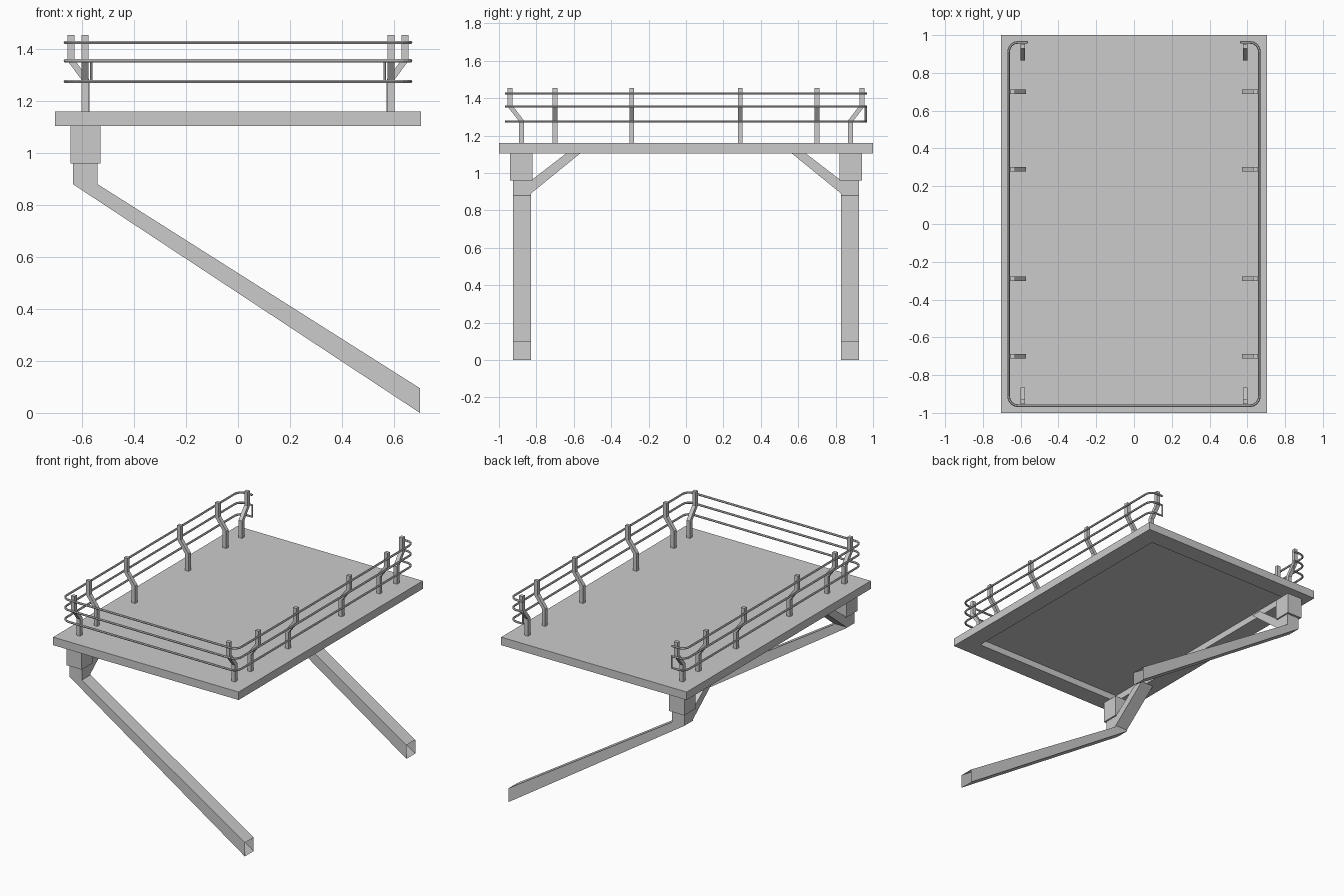
import bpy, bmesh, math

if "Cube" in bpy.data.objects:
    bpy.data.objects.remove(bpy.data.objects["Cube"])


def finish(name, bm, mirror=(False, False)):
    bmesh.ops.recalc_face_normals(bm, faces=bm.faces)
    me = bpy.data.meshes.new(name)
    bm.to_mesh(me)
    bm.free()
    ob = bpy.data.objects.new(name, me)
    bpy.context.collection.objects.link(ob)
    if any(mirror):
        mod = ob.modifiers.new("Mirror", 'MIRROR')
        mod.use_axis = (mirror[0], mirror[1], False)
        mod.use_mirror_merge = False
    return ob


def prism(name, profile, lo, hi, axis, mirror, open_x=None):
    """Extrude a (horizontal, z) profile along 'x' or 'y' from lo to hi."""
    bm = bmesh.new()
    place = (lambda h, z, t: (t, h, z)) if axis == 'x' else (lambda h, z, t: (h, t, z))
    a = [bm.verts.new(place(h, z, lo)) for h, z in profile]
    b = [bm.verts.new(place(h, z, hi)) for h, z in profile]
    bm.faces.new(a)
    bm.faces.new(b)
    n = len(a)
    for i in range(n):
        j = (i + 1) % n
        bm.faces.new((a[i], a[j], b[j], b[i]))
    bmesh.ops.recalc_face_normals(bm, faces=bm.faces)
    if open_x is not None:
        ends = [f for f in bm.faces if all(abs(v.co.x - open_x) < 1e-4 for v in f.verts)]
        bmesh.ops.delete(bm, geom=ends, context='FACES_ONLY')
    return finish(name, bm, mirror)


def box_profile(h0, h1, z0, z1):
    return [(h0, z0), (h1, z0), (h1, z1), (h0, z1)]


# Deck with a recessed underside
bm = bmesh.new()
bmesh.ops.create_cube(bm, size=1)
for v in bm.verts:
    v.co = (v.co.x * 1.41, v.co.y * 2, 1.1325 + v.co.z * 0.055)
under = min(bm.faces, key=lambda f: f.calc_center_median().z)
bmesh.ops.inset_region(bm, faces=[under], thickness=0.175)
rim = bmesh.ops.extrude_discrete_faces(bm, faces=[under])["faces"][0]
for v in rim.verts:
    v.co.z = 1.15
finish("deck", bm)

# Sockets, slanted hollow legs and diagonal braces, mirrored front to back
my = (False, True)
prism("leg_socket", box_profile(-0.645, -0.53, 0.96, 1.105), 0.82, 0.94, 'y', my)
prism("slanted_leg", [(-0.635, 0.96), (-0.635, 0.88), (0.70, 0.0), (0.70, 0.095),
                      (-0.54, 0.88), (-0.54, 0.96)], 0.83, 0.925, 'y', my, open_x=0.70)
prism("leg_brace", [(0.835, 0.885), (0.835, 0.955), (0.64, 1.105), (0.565, 1.105)],
      -0.635, -0.54, 'x', my)


# Cranked railing posts, mirrored both ways
def post_profile(inner, outer, w=0.026):
    return [(inner, 1.16), (inner + w, 1.16), (inner + w, 1.275), (outer, 1.355),
            (outer, 1.455), (outer - w, 1.455), (outer - w, 1.36), (inner, 1.28)]


both = (True, True)
for y in (0.29, 0.70):
    prism("side_post", post_profile(0.571, 0.656), y - 0.013, y + 0.013, 'y', both)
prism("end_post", post_profile(0.866, 0.954), 0.576, 0.602, 'x', both)


# Railing rods around three sides, hooked inward at the back
def rail_path(z, x=0.664, y=0.962, r=0.05, end=0.565):
    pts = [(-end, y, z)]
    for sx, sy, start in ((-1, 1, 90), (-1, -1, 180), (1, -1, 270), (1, 1, 0)):
        for k in range(5):
            a = math.radians(start + 22.5 * k)
            pts.append((sx * (x - r) + r * math.cos(a), sy * (y - r) + r * math.sin(a), z))
    return pts + [(end, y, z)]


def rod(name, pts, cyclic):
    cu = bpy.data.curves.new(name, 'CURVE')
    cu.dimensions = '3D'
    cu.bevel_depth = 0.007
    cu.bevel_resolution = 1
    cu.use_fill_caps = True
    sp = cu.splines.new('POLY')
    sp.points.add(len(pts) - 1)
    for p, co in zip(sp.points, pts):
        p.co = (*co, 1)
    sp.use_cyclic_u = cyclic
    sp.use_smooth = False
    ob = bpy.data.objects.new(name, cu)
    bpy.context.collection.objects.link(ob)
    bpy.ops.object.select_all(action='DESELECT')
    bpy.context.view_layer.objects.active = ob
    ob.select_set(True)
    bpy.ops.object.convert(target='MESH')


rod("top_rail", rail_path(1.425), False)
# Middle and lower rails form one closed loop
rod("lower_rail_loop", rail_path(1.275) + rail_path(1.355)[::-1], True)
